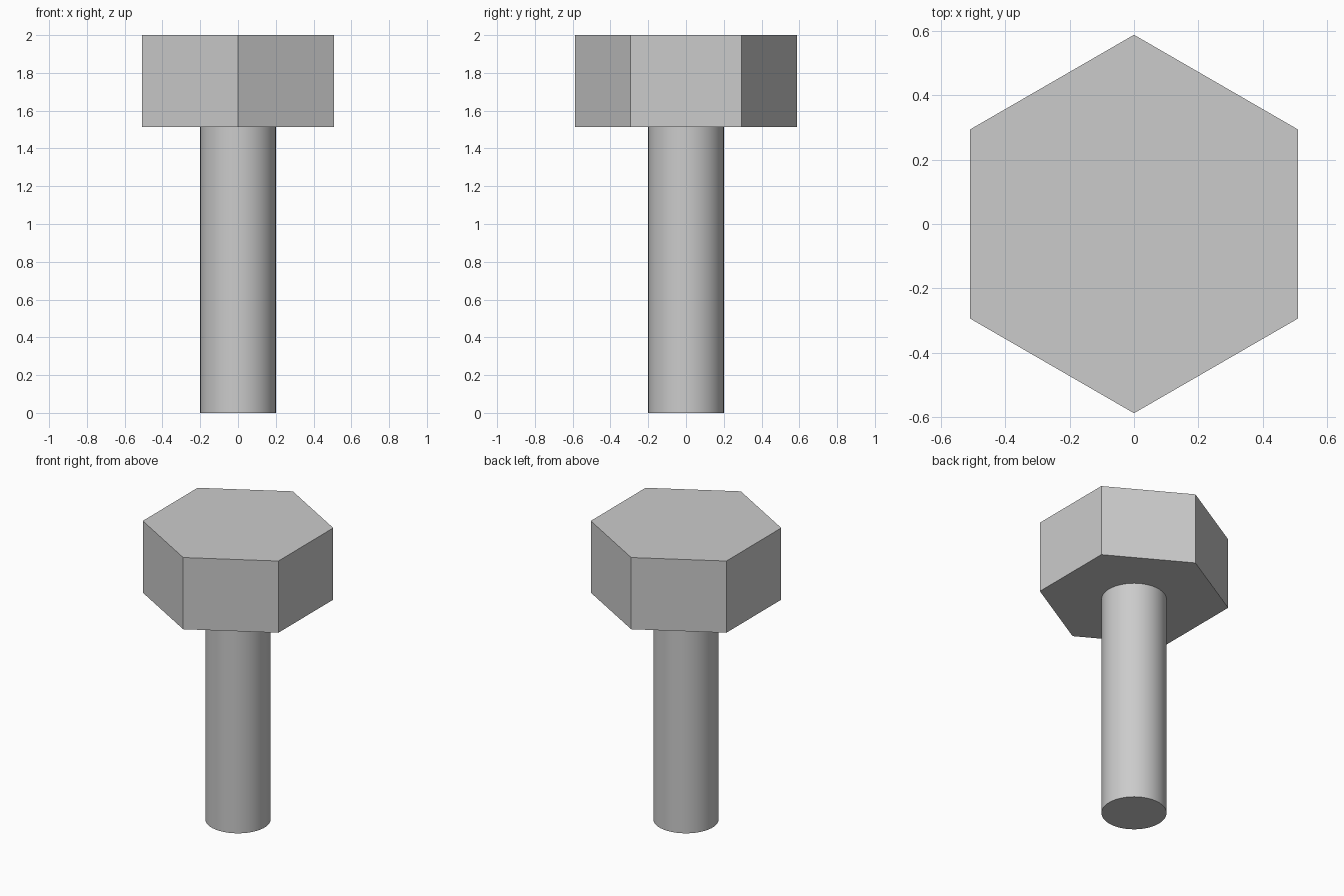
import bpy
import math

default_cube = bpy.data.objects.get("Cube")
if default_cube:
    bpy.data.objects.remove(default_cube, do_unlink=True)

# Plain grey metal
steel = bpy.data.materials.new("steel_grey")
steel.use_nodes = True
colour = (0.6, 0.6, 0.6, 1.0)
steel.diffuse_color = colour
steel.node_tree.nodes["Principled BSDF"].inputs["Base Color"].default_value = colour


def prism(name, sides, radius, bottom, top):
    """Upright prism with its first corner on +y."""
    bpy.ops.mesh.primitive_cylinder_add(
        vertices=sides, radius=radius, depth=top - bottom,
        location=(0, 0, (bottom + top) / 2))
    part = bpy.context.object
    part.name = part.data.name = name
    part.data.materials.append(steel)
    return part


HEAD_BOTTOM = 1.514

# Hexagonal head, flat faces
prism("hex_head", 6, 0.587, HEAD_BOTTOM, 2.0)

# Round shank, smooth side with sharp end rim
prism("shank", 64, 0.2, 0.0, HEAD_BOTTOM)
bpy.ops.object.shade_smooth_by_angle(angle=math.radians(30))
